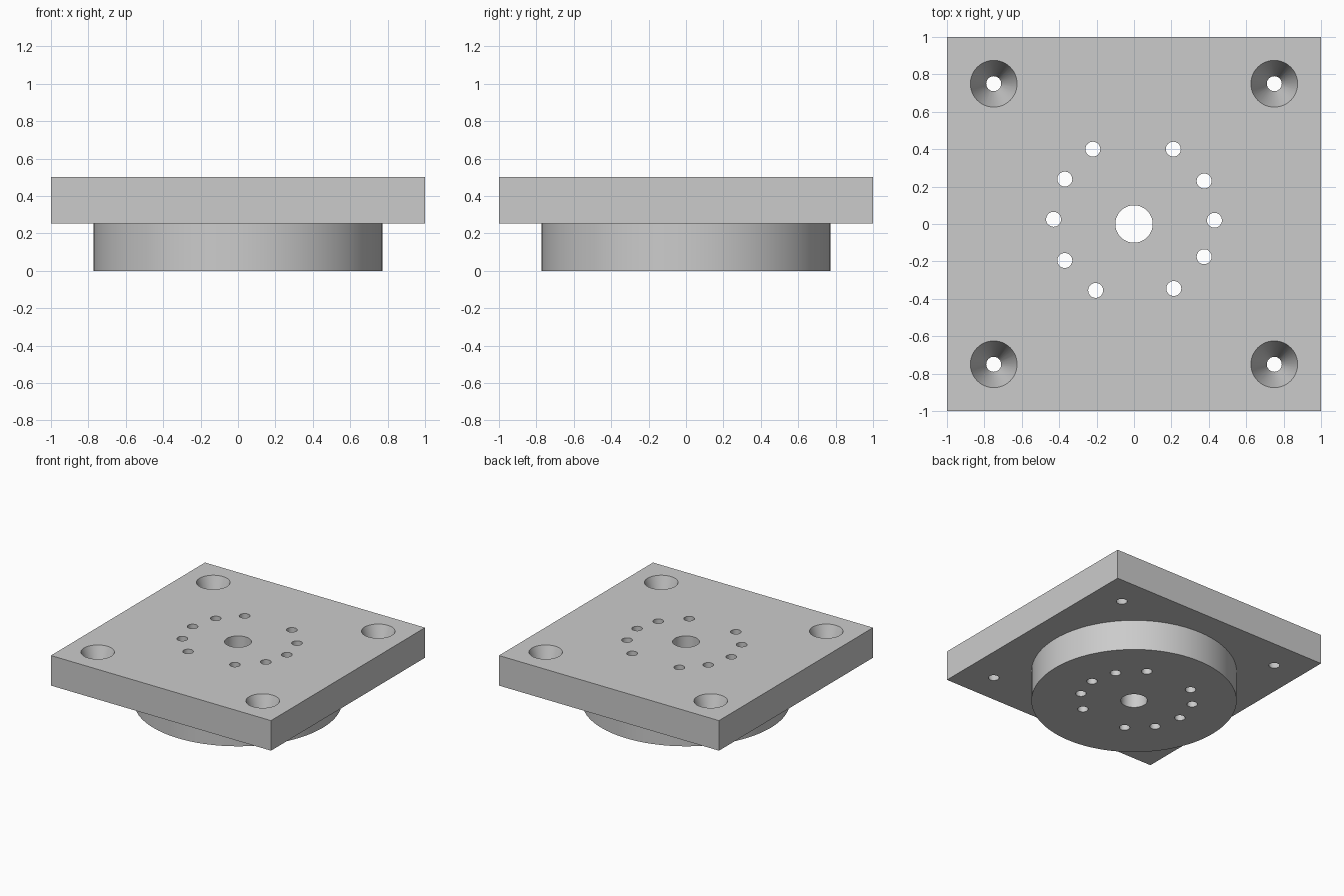
import bpy
import math

cube = bpy.data.objects.get("Cube")
if cube:
    bpy.data.objects.remove(cube, do_unlink=True)

TOP, SEAM = 0.5, 0.253
PLATE_H = TOP - SEAM

grey = bpy.data.materials.new("machined grey")
grey.use_nodes = True
grey.diffuse_color = (0.6, 0.6, 0.6, 1)
grey.node_tree.nodes["Principled BSDF"].inputs["Base Color"].default_value = (0.6, 0.6, 0.6, 1)


def cone(name, x, y, r_low, r_high, z_low, z_high, sides):
    bpy.ops.mesh.primitive_cone_add(vertices=sides, radius1=r_low, radius2=r_high,
                                    depth=z_high - z_low,
                                    location=(x, y, (z_low + z_high) / 2))
    bpy.context.object.name = name
    return bpy.context.object


def cut(body, cutters):
    """Subtract each cutter, then discard it."""
    for cutter in cutters:
        cutter.hide_render = True
        mod = body.modifiers.new("hole", 'BOOLEAN')
        mod.operation = 'DIFFERENCE'
        mod.solver = 'EXACT'
        mod.object = cutter
        bpy.ops.object.select_all(action='DESELECT')
        bpy.context.view_layer.objects.active = body
        body.select_set(True)
        bpy.ops.object.modifier_apply(modifier=mod.name)
        bpy.data.objects.remove(cutter, do_unlink=True)


# Square mounting plate
bpy.ops.mesh.primitive_cube_add(size=1, location=(0, 0, (TOP + SEAM) / 2))
plate = bpy.context.object
plate.name = "mounting_plate"
plate.scale = (2, 2, PLATE_H)
bpy.ops.object.transform_apply(location=False, rotation=False, scale=True)

# Round boss below the plate
boss = cone("round_boss", 0, 0, 0.773, 0.773, 0, SEAM, 96)

# Centre bore and ring of bolt holes, through both parts
bolt_spots = [(-0.22, 0.40), (0.21, 0.40), (-0.37, 0.24), (0.375, 0.23),
              (-0.43, 0.025), (0.43, 0.02), (-0.37, -0.195), (0.375, -0.175),
              (-0.205, -0.355), (0.213, -0.345)]


def through_holes():
    holes = [cone("bore_cutter", 0, 0, 0.1, 0.1, -0.1, 0.6, 48)]
    holes += [cone("bolt_cutter", x, y, 0.04, 0.04, -0.1, 0.6, 32) for x, y in bolt_spots]
    return holes


# Tapered corner holes, wide at the top
extra = 0.02
flare = (0.125 - 0.04) / PLATE_H * extra
corners = [cone("corner_cutter", sx * 0.75, sy * 0.75, 0.04 - flare, 0.125 + flare,
                SEAM - extra, TOP + extra, 48)
           for sx in (-1, 1) for sy in (-1, 1)]

cut(plate, through_holes() + corners)
cut(boss, through_holes())

# Finish
for part in (plate, boss):
    part.data.materials.clear()
    part.data.materials.append(grey)
    bpy.ops.object.select_all(action='DESELECT')
    part.select_set(True)
    bpy.context.view_layer.objects.active = part
    bpy.ops.object.shade_smooth_by_angle(angle=math.radians(30))
